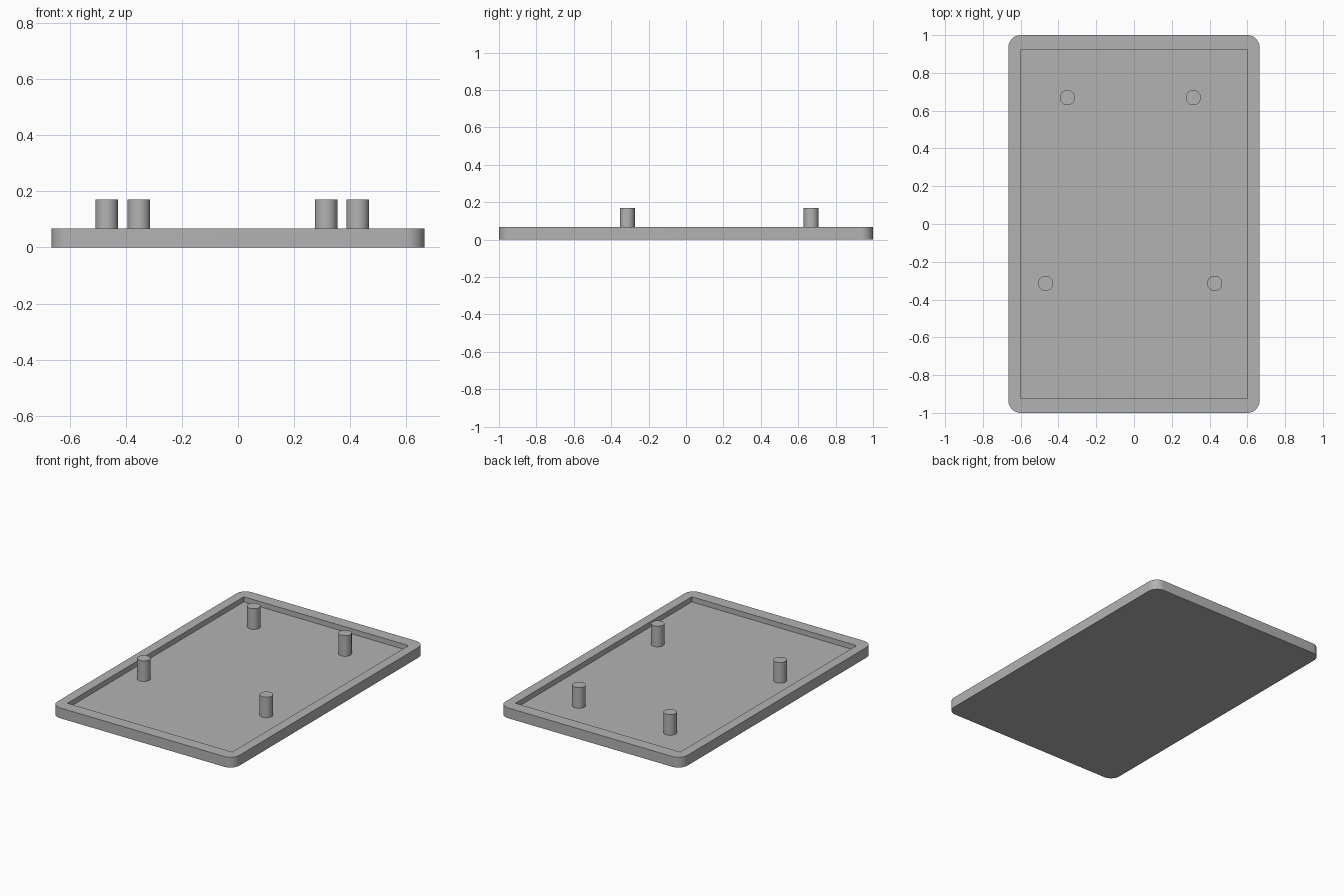
import bpy
import bmesh
import math
from mathutils import Matrix

cube = bpy.data.objects.get("Cube")
if cube:
    bpy.data.objects.remove(cube, do_unlink=True)

WIDTH, LENGTH, HEIGHT = 1.33, 2.0, 0.068
CORNER = 0.066
FLOOR, PEG_TOP, PEG_RADIUS = 0.034, 0.17, 0.04

grey = bpy.data.materials.new("plain grey")
grey.use_nodes = True
colour = (0.45, 0.45, 0.45, 1)
grey.diffuse_color = colour
grey.node_tree.nodes["Principled BSDF"].inputs["Base Color"].default_value = colour


def add_object(name, bm):
    mesh = bpy.data.meshes.new(name)
    bm.to_mesh(mesh)
    bm.free()
    mesh.materials.append(grey)
    obj = bpy.data.objects.new(name, mesh)
    bpy.context.collection.objects.link(obj)
    return obj


def activate(obj):
    bpy.ops.object.select_all(action="DESELECT")
    obj.select_set(True)
    bpy.context.view_layer.objects.active = obj


def smooth(obj):
    activate(obj)
    bpy.ops.object.shade_smooth_by_angle(angle=math.radians(30))


def box(name, width, length, bottom, top, corner=0):
    bm = bmesh.new()
    place = Matrix.Translation((0, 0, (bottom + top) / 2))
    bmesh.ops.create_cube(bm, size=1, matrix=place @ Matrix.Diagonal((width, length, top - bottom, 1)))
    if corner:
        upright = [e for e in bm.edges if abs(e.verts[0].co.z - e.verts[1].co.z) > 0.01]
        bmesh.ops.bevel(bm, geom=upright, offset=corner, segments=12, profile=0.5, affect="EDGES")
    return add_object(name, bm)


# Tray with rounded outer corners and a square-cornered recess
tray = box("tray", WIDTH, LENGTH, 0, HEIGHT, CORNER)
cutter = box("recess_cutter", 1.204, 1.84, FLOOR, HEIGHT * 2)
cutter.hide_render = True
activate(tray)
recess = tray.modifiers.new("recess", "BOOLEAN")
recess.operation = "DIFFERENCE"
recess.solver = "EXACT"
recess.object = cutter
bpy.ops.object.modifier_apply(modifier=recess.name)
bpy.data.objects.remove(cutter, do_unlink=True)
smooth(tray)

# Four standing pegs, sunk slightly into the recess floor
pegs = {
    "back_right_peg": (-0.353, 0.669),
    "back_left_peg": (0.314, 0.669),
    "front_right_peg": (-0.468, -0.314),
    "front_left_peg": (0.427, -0.314),
}
sunk = FLOOR - 0.01
for name, (x, y) in pegs.items():
    bm = bmesh.new()
    bmesh.ops.create_cone(bm, cap_ends=True, segments=48, radius1=PEG_RADIUS, radius2=PEG_RADIUS,
                          depth=PEG_TOP - sunk,
                          matrix=Matrix.Translation((x, y, (PEG_TOP + sunk) / 2)))
    smooth(add_object(name, bm))
